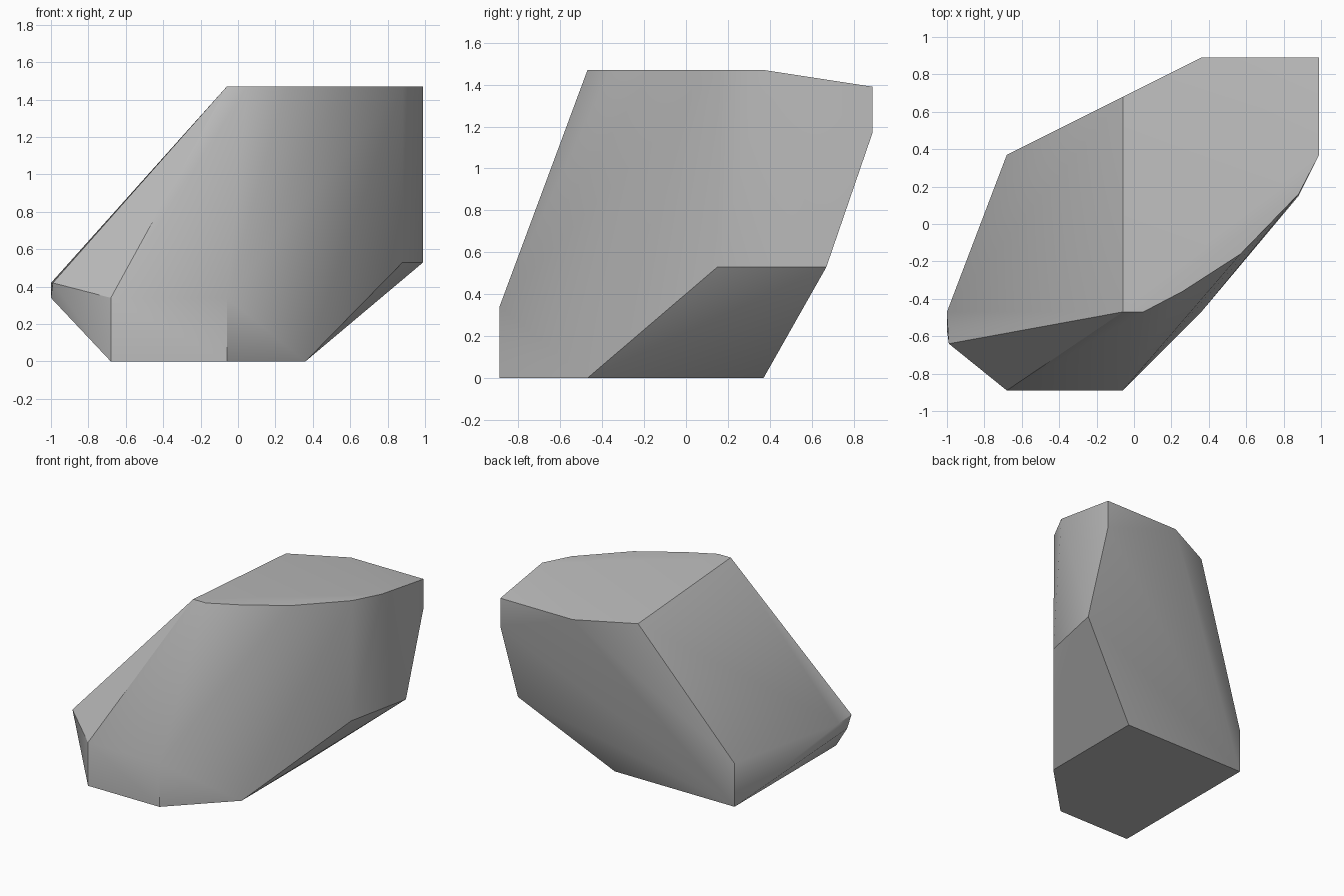
import bpy
import bmesh
from math import radians

cube = bpy.data.objects.get("Cube")
if cube:
    bpy.data.objects.remove(cube, do_unlink=True)

# Plain stone grey
grey = bpy.data.materials.new("stone_grey")
grey.use_nodes = True
colour = (0.5, 0.5, 0.5, 1)
grey.diffuse_color = colour
grey.node_tree.nodes["Principled BSDF"].inputs["Base Color"].default_value = colour

# Flat top, rounded at the front right and dipping at the back
top = [(-.06, -.47), (.05, -.47), (.26, -.36), (.57, -.16), (.88, .16), (.99, .37)]
top_back = [(.99, .89), (.36, .89), (-.06, .68)]
# Flat base
base = [(-.68, -.89), (-.06, -.89), (.36, -.47), (.36, .37), (-.68, .37)]
# Low left end and front corners
low = [(-.68, -.89), (-.06, -.89), (-.68, .37), (-1, -.57)]
left_tip = [(-.99, -.64), (-1, -.47)]
# Overhang on the right
overhang = [(.88, .15), (.99, .67)]
back_corner = [(.99, .89)]

rings = [(top, 1.47), (top_back, 1.39), (back_corner, 1.17), (overhang, .53),
         (left_tip, .42), (low, .34), (base, 0)]

# Wrap the corner points in one convex stone
bm = bmesh.new()
for points, z in rings:
    for x, y in points:
        bm.verts.new((x, y, z))
hull = bmesh.ops.convex_hull(bm, input=bm.verts)
loose = {v for v in hull["geom_interior"] + hull["geom_unused"]
         if isinstance(v, bmesh.types.BMVert)}
bmesh.ops.delete(bm, geom=list(loose), context="VERTS")
bmesh.ops.dissolve_limit(bm, angle_limit=radians(1), verts=bm.verts, edges=bm.edges)
bmesh.ops.recalc_face_normals(bm, faces=bm.faces)

mesh = bpy.data.meshes.new("rock")
bm.to_mesh(mesh)
bm.free()
mesh.materials.append(grey)
rock = bpy.data.objects.new("rock", mesh)
bpy.context.collection.objects.link(rock)

# Smooth the soft bends and keep the sharp ridges
bpy.context.view_layer.objects.active = rock
rock.select_set(True)
bpy.ops.object.shade_smooth_by_angle(angle=radians(30))
